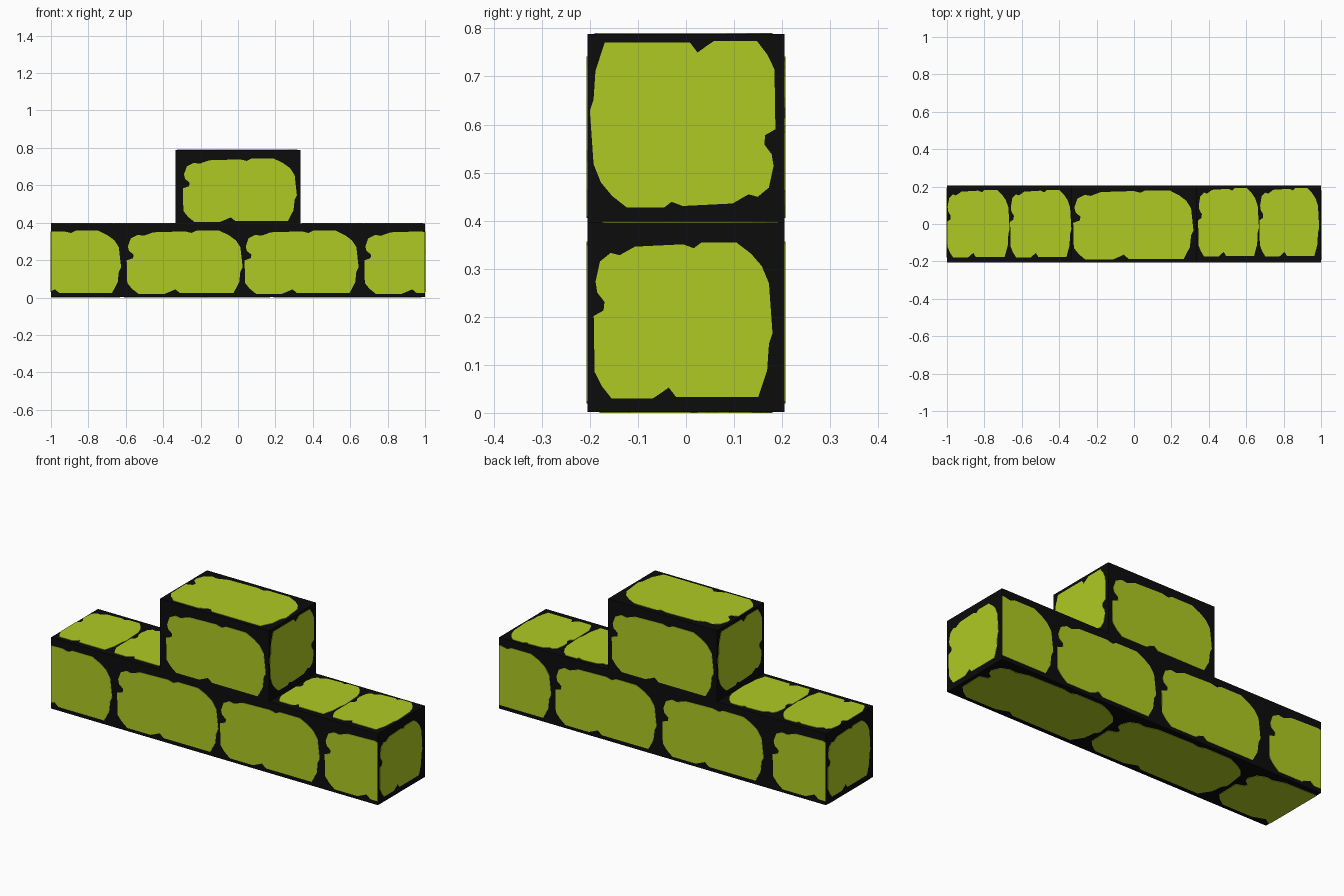
import bpy, bmesh
from mathutils import Vector

if "Cube" in bpy.data.objects:
    bpy.data.objects.remove(bpy.data.objects["Cube"])

W, D, H1, H2, TW = 1.0, 0.205, 0.394, 0.786, 0.333
T = 0.002  # plate thickness


def material(name, rgb):
    m = bpy.data.materials.new(name)
    m.diffuse_color = (*rgb, 1)
    m.use_nodes = True
    m.node_tree.nodes["Principled BSDF"].inputs["Base Color"].default_value = m.diffuse_color
    return m


black = material("black mortar", (0.0035, 0.0035, 0.0035))
lime = material("lime stone", (0.423, 0.591, 0.016))


def finish(bm, name, mat):
    me = bpy.data.meshes.new(name)
    bm.to_mesh(me)
    bm.free()
    me.materials.append(mat)
    bpy.context.collection.objects.link(bpy.data.objects.new(name, me))


def box(name, hx, z0, z1):
    bm = bmesh.new()
    bmesh.ops.create_cube(bm, size=1)
    for v in bm.verts:
        v.co = Vector((v.co.x * 2 * hx, v.co.y * 2 * D, (z0 + z1) / 2 + v.co.z * (z1 - z0)))
    finish(bm, name, black)


# Chipped stone outline in a unit square, counter-clockwise from lower left
STONE = [(.10, 0), (.33, 0), (.37, .03), (.42, .07), (.46, .01), (.92, .01), (.97, .18),
         (.98, .35), (1, .42), (.98, .74), (.94, .85), (.88, .93), (.80, 1), (.60, 1),
         (.56, .965), (.50, .99), (.23, .975), (.145, .92), (.095, .935), (.035, .88),
         (.01, .75), (.02, .68), (.06, .62), (.055, .565), (0, .53), (.005, .17), (.045, .08)]

X, Y, Z = Vector((1, 0, 0)), Vector((0, 1, 0)), Vector((0, 0, 1))


def stones(name, origin, u, v, spans, v0, v1, turn=False):
    """Thin stone plates on a face; spans are (start, end) along u, cut off at the block ends."""
    bm = bmesh.new()
    n = u.cross(v)
    for a, b in spans:
        ring = []
        for s, t in STONE:
            if turn:
                s, t = 1 - s, 1 - t
            ring.append(bm.verts.new(origin + u * (a + s * (b - a)) + v * (v0 + t * (v1 - v0)) + n * T))
        bm.faces.new(ring)
    for side in (-1, 1):
        bmesh.ops.bisect_plane(bm, geom=bm.verts[:] + bm.edges[:] + bm.faces[:],
                               plane_co=u * (side * W), plane_no=u * side, clear_outer=True)
    # plate rims
    rims = bmesh.ops.extrude_edge_only(bm, edges=[e for e in bm.edges if e.is_boundary])
    for g in rims["geom"]:
        if isinstance(g, bmesh.types.BMVert):
            g.co -= n * T
    bmesh.ops.recalc_face_normals(bm, faces=bm.faces[:])
    top = max(bm.faces, key=lambda f: f.calc_area())
    if top.normal.dot(n) < 0:
        bmesh.ops.reverse_faces(bm, faces=bm.faces[:])
    finish(bm, name, lime)


# Mortar blocks
box("lower_block", W, 0, H1)
box("upper_block", TW, H1, H2)

# Long sides
F, B = -Y * D, Y * D
stones("front_lower_stones", F, X, Z,
       [(-1.235, -.625), (-.595, .025), (.035, .645), (.675, 1.285)], .018, .355)
stones("back_lower_stones", B, -X, Z,
       [(-1.29, -.68), (-.655, -.035), (.0, .62), (.675, 1.285)], .018, .355)
stones("front_upper_stone", F, X, Z, [(-.295, .315)], .403, .74)
stones("back_upper_stone", B, -X, Z, [(-.31, .315)], .403, .74)

# Short ends
for side, label in ((1, "right"), (-1, "left")):
    stones(label + "_lower_stone", X * side * W, Y * side, Z, [(-.192, .18)], .028, .352)
    stones(label + "_upper_stone", X * side * TW, Y * side, Z, [(-.2, .186)], .425, .772, True)

# Tops of the blocks
stones("left_step_stones", Z * H1, X, Y, [(-1.0, -.665), (-.662, -.335)], -.18, .182)
stones("right_step_stones", Z * H1, X, Y, [(.343, .668), (.671, .99)], -.175, .192)
stones("upper_top_stone", Z * H2, X, Y, [(-.325, .318)], -.19, .18)

# Underside
stones("underside_stones", Vector(), -X, Y,
       [(-.98, -.19), (-.17, .61), (.63, 1.41)], -.18, .18)

# Rest the plates on the ground
for ob in bpy.context.collection.objects:
    ob.location.z = T
